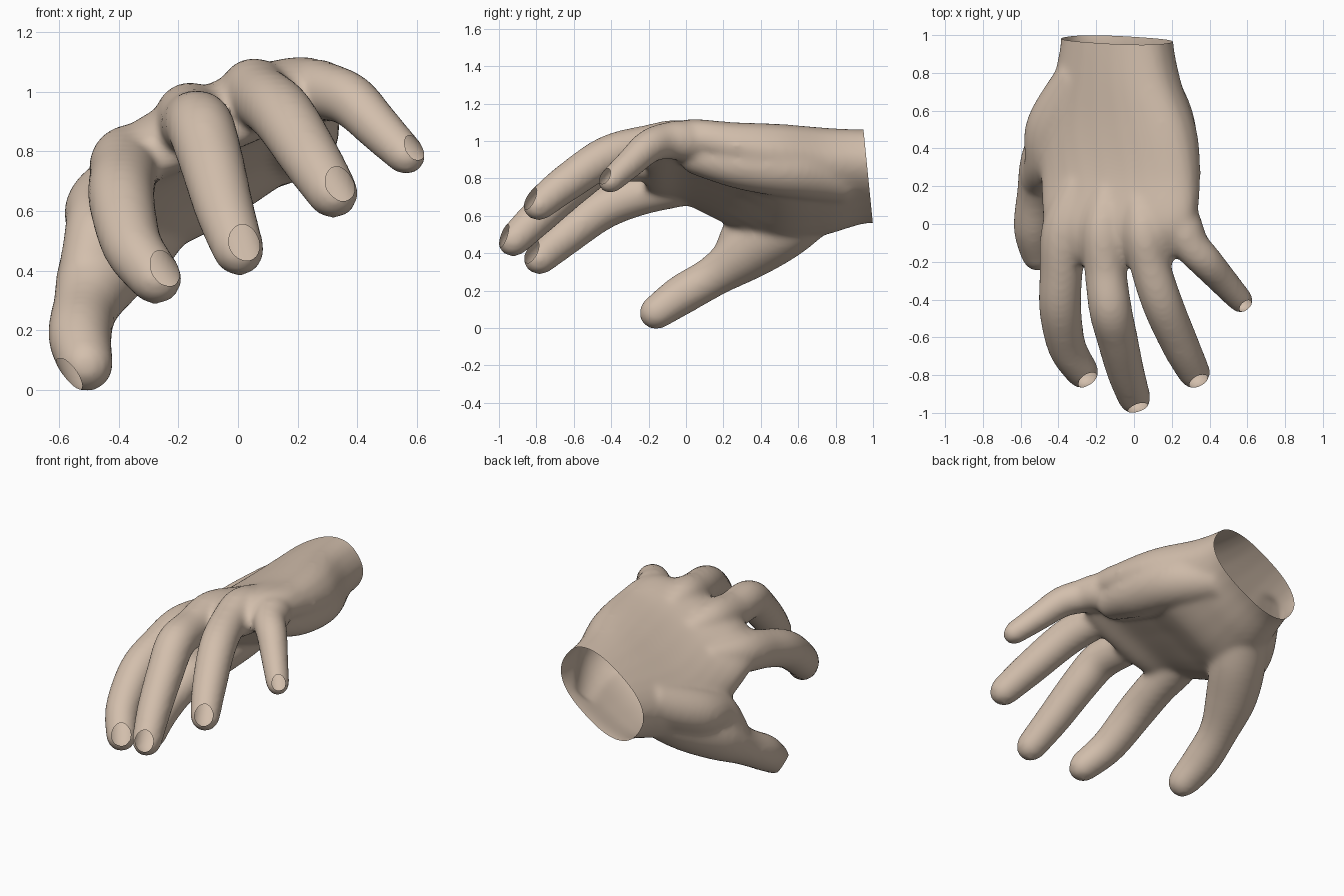
import bpy
import bmesh
from math import cos, sin, pi, radians, copysign
from mathutils import Vector

cube = bpy.data.objects.get("Cube")
if cube:
    bpy.data.objects.remove(cube)

SIDES = 28


def material(name, colour):
    mat = bpy.data.materials.new(name)
    mat.use_nodes = True
    mat.diffuse_color = (*colour, 1)
    bsdf = next(n for n in mat.node_tree.nodes if n.type == 'BSDF_PRINCIPLED')
    bsdf.inputs["Base Color"].default_value = (*colour, 1)
    bsdf.inputs["Roughness"].default_value = 0.7
    return mat


def spline(keys, steps=6):
    """Catmull-Rom interpolation of tuples of any length."""
    out = []
    for i in range(len(keys) - 1):
        p0, p1 = keys[max(i - 1, 0)], keys[i]
        p2, p3 = keys[i + 1], keys[min(i + 2, len(keys) - 1)]
        for s in range(steps):
            t = s / steps
            out.append([0.5 * (2 * b + (c - a) * t
                               + (2 * a - 5 * b + 4 * c - d) * t * t
                               + (3 * b - a - 3 * c + d) * t ** 3)
                        for a, b, c, d in zip(p0, p1, p2, p3)])
    out.append(list(keys[-1]))
    return out


def loft(bm, rings):
    """Closed skin through a list of rings."""
    loops = [[bm.verts.new(p) for p in ring] for ring in rings]
    for a, b in zip(loops, loops[1:]):
        for i in range(SIDES):
            j = (i + 1) % SIDES
            bm.faces.new((a[i], a[j], b[j], b[i]))
    bm.faces.new(loops[0][::-1])
    bm.faces.new(loops[-1])


def frame(direction):
    t = direction.normalized()
    side = t.cross(Vector((0, 0, 1))).normalized()
    return t, side, side.cross(t)


def limb(bm, keys):
    """Round tapering tube with a domed tip."""
    pts = spline(keys)
    rings = []

    def ring(centre, r, side, up):
        rings.append([centre + r * (cos(2 * pi * k / SIDES) * side
                                    + sin(2 * pi * k / SIDES) * up)
                      for k in range(SIDES)])

    for i, p in enumerate(pts):
        a, b = pts[max(i - 1, 0)], pts[min(i + 1, len(pts) - 1)]
        t, side, up = frame(Vector(b[:3]) - Vector(a[:3]))
        ring(Vector(p[:3]), p[3], side, up)
    centre, r = Vector(pts[-1][:3]), pts[-1][3]
    for k in range(1, 6):
        ang = k * pi / 2 / 5.3
        ring(centre + t * r * 1.12 * sin(ang), r * cos(ang), side, up)
    loft(bm, rings)
    return centre, r, t, up


def palm(bm, keys):
    """Tilted rounded-box sections, cupped underneath."""
    rings = []
    for x, y, z, a, b, tilt, cup in spline(keys):
        c, s = cos(radians(tilt)), sin(radians(tilt))
        ring = []
        for k in range(SIDES):
            ang = 2 * pi * k / SIDES
            u = a * copysign(abs(cos(ang)) ** 0.8, cos(ang))
            v = b * copysign(abs(sin(ang)) ** 0.8, sin(ang))
            if v < 0:
                v *= 1 - cup * (1 - (u / a) ** 2)
            ring.append(Vector((x + u * c - v * s, y, z + u * s + v * c)))
        rings.append(ring)
    loft(bm, rings)


# Palm: x, y, z, half width, half thickness, tilt, cupping
PALM = [(-.09, 1.08, .81, .32, .19, 33, 0), (-.09, .95, .81, .32, .19, 33, 0),
        (-.09, .75, .785, .37, .205, 34, 0), (-.085, .5, .77, .46, .21, 32, .1),
        (-.07, .25, .815, .46, .18, 28, .35), (-.075, 0, .885, .43, .14, 24, .25),
        (-.09, -.15, .875, .35, .105, 22, .1), (-.09, -.22, .86, .30, .06, 22, 0)]

# Fleshy pads: x, y, z, radius
THUMB_PAD = [(-.28, .78, .74, .13), (-.43, .52, .62, .14),
             (-.46, .34, .55, .12), (-.5, .25, .41, .1)]
HEEL_PAD = [(.04, .85, .79, .13), (.16, .56, .85, .155),
            (.2, .3, .88, .14), (.2, .08, .92, .11)]

# Fingers: x, y, z, radius from knuckle to tip
INDEX = [(-.29, .22, .80, .09), (-.37, -.02, .77, .118), (-.385, -.25, .715, .114),
         (-.39, -.45, .635, .112), (-.355, -.65, .485, .102), (-.28, -.775, .38, .09)]
MIDDLE = [(-.12, .22, .90, .08), (-.16, -.02, .915, .117), (-.15, -.25, .895, .112),
          (-.125, -.45, .88, .114), (-.09, -.6, .77, .109), (-.045, -.78, .605, .1),
          (0, -.915, .475, .088)]
RING = [(.03, .22, .96, .08), (.05, -.02, 1.0, .112), (.08, -.2, .98, .107),
        (.15, -.42, .92, .108), (.245, -.64, .775, .1), (.315, -.78, .665, .087)]
LITTLE = [(.18, .22, .97, .08), (.25, 0, 1.0, .108), (.3, -.11, 1.0, .098),
          (.38, -.2, .97, .09), (.47, -.3, .88, .079), (.56, -.4, .79, .068)]
THUMB = [(-.22, .75, .68, .13), (-.34, .54, .54, .16), (-.45, .34, .41, .15),
         (-.51, .15, .28, .112), (-.53, -.02, .18, .108), (-.51, -.15, .09, .093)]

bm = bmesh.new()
palm(bm, PALM)
for pad in (THUMB_PAD, HEEL_PAD):
    limb(bm, pad)
tips = [limb(bm, f) for f in (INDEX, MIDDLE, RING, LITTLE, THUMB)]
bmesh.ops.recalc_face_normals(bm, faces=bm.faces)
mesh = bpy.data.meshes.new("hand")
bm.to_mesh(mesh)
bm.free()
hand = bpy.data.objects.new("hand", mesh)
bpy.context.collection.objects.link(hand)
mesh.materials.append(material("skin", (.65, .52, .415)))

# Fuse the parts into one soft skin
bpy.ops.object.select_all(action='DESELECT')
bpy.context.view_layer.objects.active = hand
hand.select_set(True)
remesh = hand.modifiers.new("fuse", 'REMESH')
remesh.mode = 'VOXEL'
remesh.voxel_size = 0.016
soften = hand.modifiers.new("soften", 'SMOOTH')
soften.factor = 0.5
soften.iterations = 14
for name in ("fuse", "soften"):
    bpy.ops.object.modifier_apply(modifier=name)

bm = bmesh.new()
bm.from_mesh(hand.data)

# Open wrist
bmesh.ops.bisect_plane(bm, geom=bm.verts[:] + bm.edges[:] + bm.faces[:],
                       plane_co=(0, .975, .8), plane_no=(0, 1, .1),
                       clear_outer=True)

# Open nail beds on the fingertips
for n, (centre, r, t, up) in enumerate(tips):
    facing = (up + 0.55 * t).normalized()
    if n == 4:
        facing = Vector((-.84, -.35, -.54)).normalized()
    geom = set()
    for f in bm.faces:
        if (f.calc_center_median() - centre).length < 1.6 * r:
            geom.add(f)
            geom.update(f.verts)
            geom.update(f.edges)
    bmesh.ops.bisect_plane(bm, geom=list(geom),
                           plane_co=centre + facing * r * 0.73,
                           plane_no=facing, clear_outer=True)

bm.to_mesh(hand.data)
bm.free()
bpy.ops.object.shade_smooth_by_angle(angle=radians(30))
